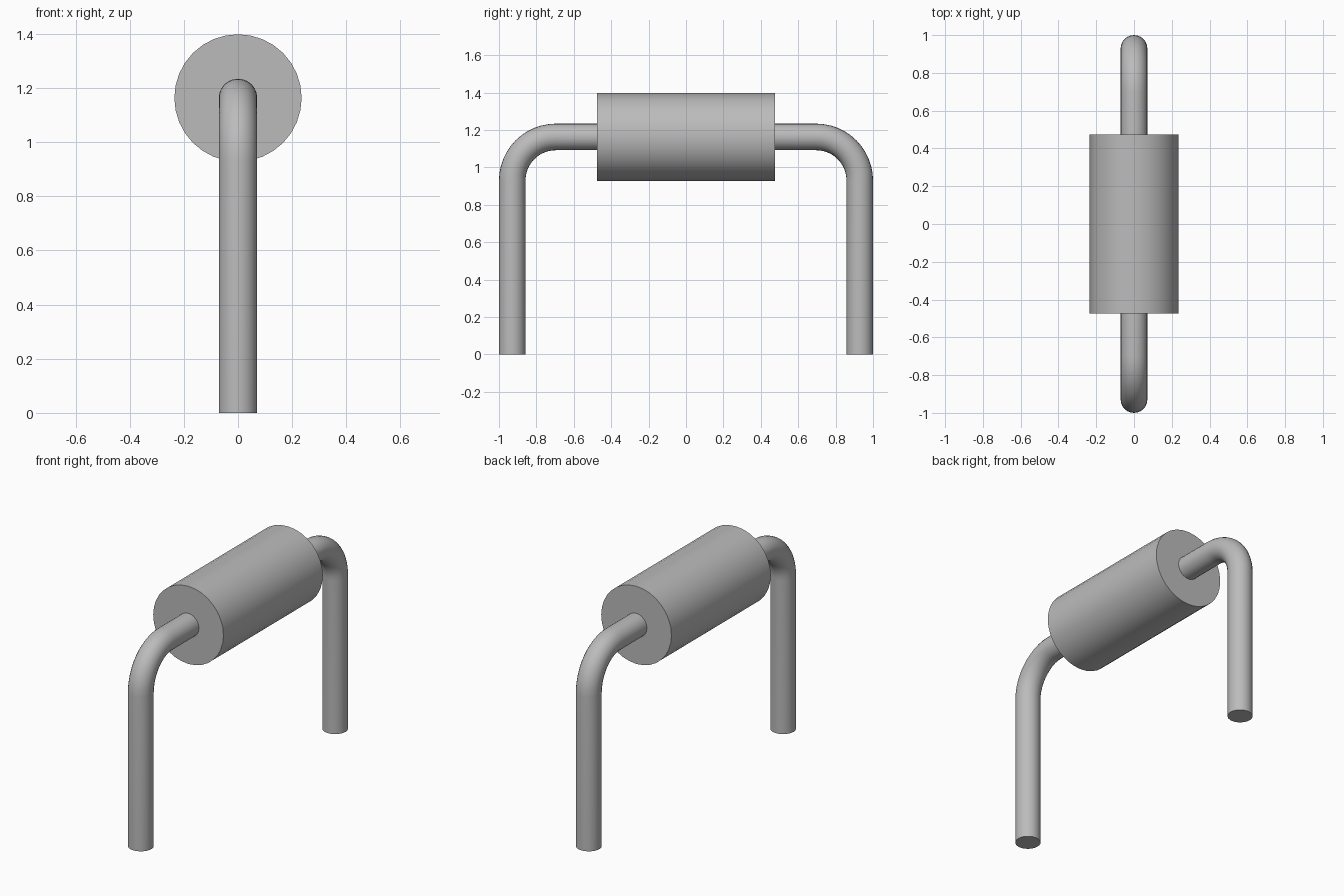
import bpy
from math import sin, cos, pi, radians

cube = bpy.data.objects.get("Cube")
if cube:
    bpy.data.objects.remove(cube, do_unlink=True)

AXIS_Z = 1.163      # height of the body axis
BODY_R = 0.235
BODY_LEN = 0.95
WIRE_R = 0.071
LEG_Y = 1.0 - WIRE_R
BEND_R = 0.233

grey = bpy.data.materials.new("plain grey")
grey.use_nodes = True
colour = (0.5, 0.5, 0.5, 1)
grey.diffuse_color = colour
grey.node_tree.nodes["Principled BSDF"].inputs["Base Color"].default_value = colour


def finish(obj):
    """Give the part its material and smooth sides with sharp rims."""
    obj.data.materials.clear()
    obj.data.materials.append(grey)
    bpy.ops.object.select_all(action="DESELECT")
    obj.select_set(True)
    bpy.context.view_layer.objects.active = obj
    bpy.ops.object.shade_smooth_by_angle(angle=radians(35))


def wire_lead(name, side):
    """Round wire: out of the body, through a quarter bend, down to the ground."""
    path = [(0, side * (BODY_LEN / 2 - 0.02), AXIS_Z)]
    steps = 12
    for i in range(steps + 1):
        a = pi / 2 * i / steps
        path.append((0, side * (LEG_Y - BEND_R + BEND_R * sin(a)),
                     AXIS_Z - BEND_R + BEND_R * cos(a)))
    path.append((0, side * LEG_Y, 0))

    curve = bpy.data.curves.new(name, "CURVE")
    curve.dimensions = "3D"
    curve.bevel_depth = WIRE_R
    curve.bevel_resolution = 10
    curve.use_fill_caps = True
    spline = curve.splines.new("POLY")
    spline.points.add(len(path) - 1)
    for point, co in zip(spline.points, path):
        point.co = (*co, 1)

    obj = bpy.data.objects.new(name, curve)
    bpy.context.collection.objects.link(obj)
    bpy.ops.object.select_all(action="DESELECT")
    obj.select_set(True)
    bpy.context.view_layer.objects.active = obj
    bpy.ops.object.convert(target="MESH")
    finish(bpy.context.object)


# Cylindrical body lying along y
bpy.ops.mesh.primitive_cylinder_add(vertices=32, radius=BODY_R, depth=BODY_LEN,
                                    location=(0, 0, AXIS_Z), rotation=(pi / 2, 0, 0))
body = bpy.context.object
body.name = body.data.name = "body"
finish(body)

# Bent wire leads at both ends
wire_lead("front_lead", -1)
wire_lead("back_lead", 1)
